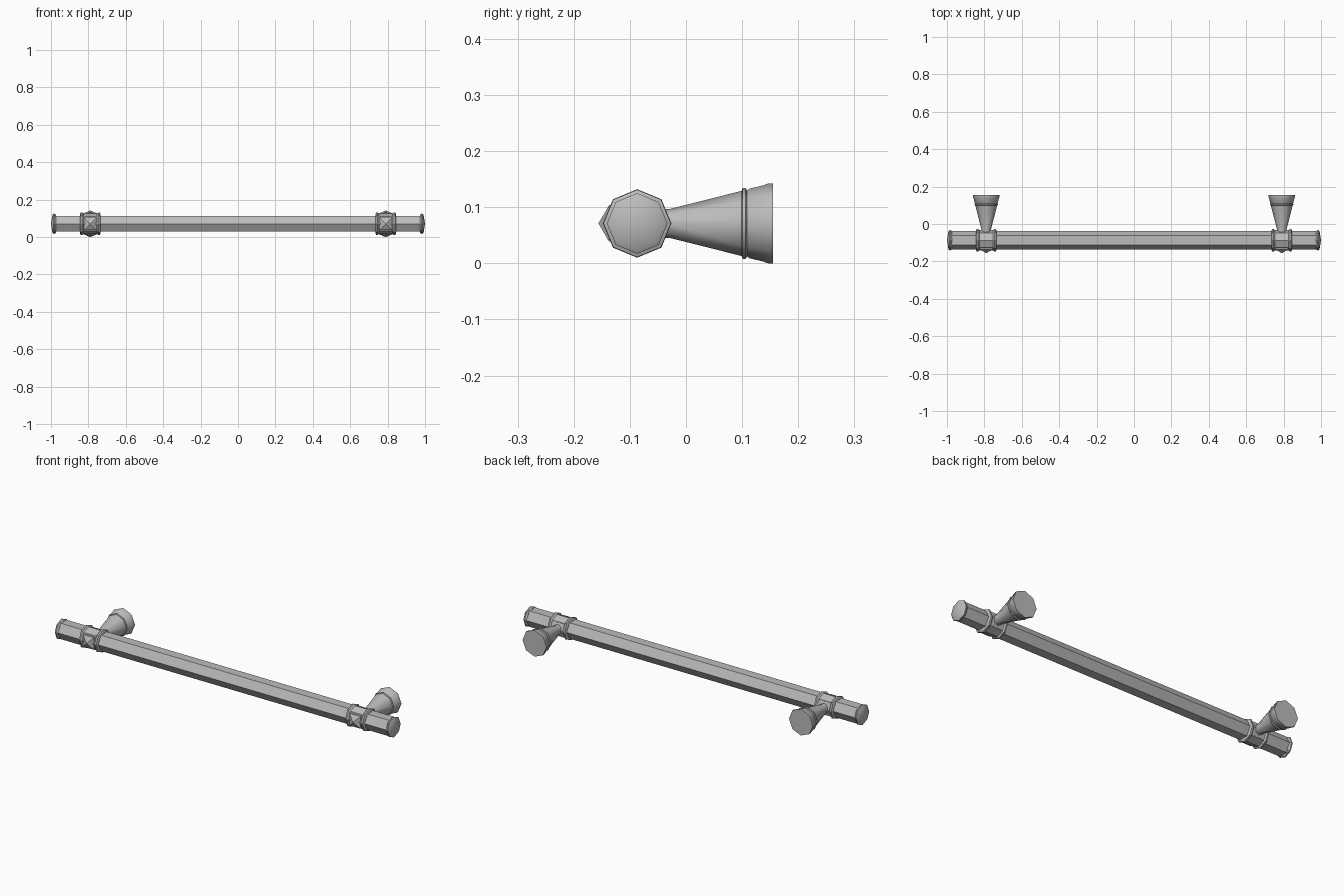
import bpy, bmesh, math
from mathutils import Matrix, Vector

if "Cube" in bpy.data.objects:
    bpy.data.objects.remove(bpy.data.objects["Cube"])

metal = bpy.data.materials.new("brushed_steel")
metal.use_nodes = True
COLOUR = (0.5, 0.5, 0.5, 1)
metal.diffuse_color = COLOUR
metal.node_tree.nodes["Principled BSDF"].inputs["Base Color"].default_value = COLOUR

AXIS_Y, AXIS_Z, POST_X = -0.087, 0.071, 0.79
ALONG_X = Matrix.Rotation(math.pi / 2, 4, 'Y')
ALONG_Y = Matrix.Rotation(-math.pi / 2, 4, 'X')


def lathe(name, profile, sides, turn, origin, smooth=0, start=0.0):
    """Turn a (radius, distance) profile around an axis; radius 0 makes a point."""
    bm = bmesh.new()
    rings = []
    for r, d in profile:
        count = sides if r > 0 else 1
        angles = [start + math.tau * i / sides for i in range(count)]
        rings.append([bm.verts.new((r * math.cos(a), r * math.sin(a), d)) for a in angles])
    for low, high in zip(rings, rings[1:]):
        for i in range(sides):
            j = (i + 1) % sides
            quad = [low[i % len(low)], low[j % len(low)], high[j % len(high)], high[i % len(high)]]
            bm.faces.new(list(dict.fromkeys(quad)))
    for end in (rings[0], rings[-1]):
        if len(end) > 2:
            bm.faces.new(end)
    bmesh.ops.recalc_face_normals(bm, faces=bm.faces)
    mesh = bpy.data.meshes.new(name)
    bm.to_mesh(mesh)
    bm.free()
    mesh.transform(Matrix.Translation(Vector(origin)) @ turn)
    mesh.materials.append(metal)
    obj = bpy.data.objects.new(name, mesh)
    bpy.context.collection.objects.link(obj)
    if smooth:
        bpy.ops.object.select_all(action='DESELECT')
        obj.select_set(True)
        bpy.context.view_layer.objects.active = obj
        bpy.ops.object.shade_smooth_by_angle(angle=math.radians(smooth))
    return obj


# Hexagonal bar with flat top and bottom
lathe("bar", [(0.049, -0.98), (0.049, 0.98)], 6, ALONG_X, (0, AXIS_Y, AXIS_Z), start=math.pi / 2)

for side, s in (("left", 1), ("right", -1)):
    # Flared, slightly domed end cap
    cap = [(0.047, 0.972), (0.054, 0.981), (0.054, 0.987), (0.047, 0.992), (0, 1.0)]
    lathe(side + "_end_cap", [(r, d * s) for r, d in cap], 8, ALONG_X, (0, AXIS_Y, AXIS_Z), 30)

    # Collar round the bar, with a raised ring at each edge
    half = [(0.049, 0.056), (0.060, 0.051), (0.061, 0.043), (0.054, 0.036)]
    collar = [(r, -d) for r, d in half] + [(r, d) for r, d in reversed(half)]
    x = POST_X * s
    lathe(side + "_collar", collar, 8, ALONG_X, (x, AXIS_Y, AXIS_Z), 25)

    # Pointed stud on the front of the collar
    lathe(side + "_stud", [(0.050, 0.04), (0.046, -0.050), (0, -0.069)], 4, ALONG_Y,
          (x, AXIS_Y, AXIS_Z), start=math.pi / 4)

    # Tapered post with a bead and a flared foot
    post = [(0.026, -0.06), (0.026, -0.028), (0.058, 0.099), (0.063, 0.101), (0.063, 0.106),
            (0.059, 0.109), (0.062, 0.113), (0.068, 0.138), (0.071, 0.146), (0.071, 0.155)]
    lathe(side + "_post", post, 8, ALONG_Y, (x, 0, AXIS_Z), 50)
